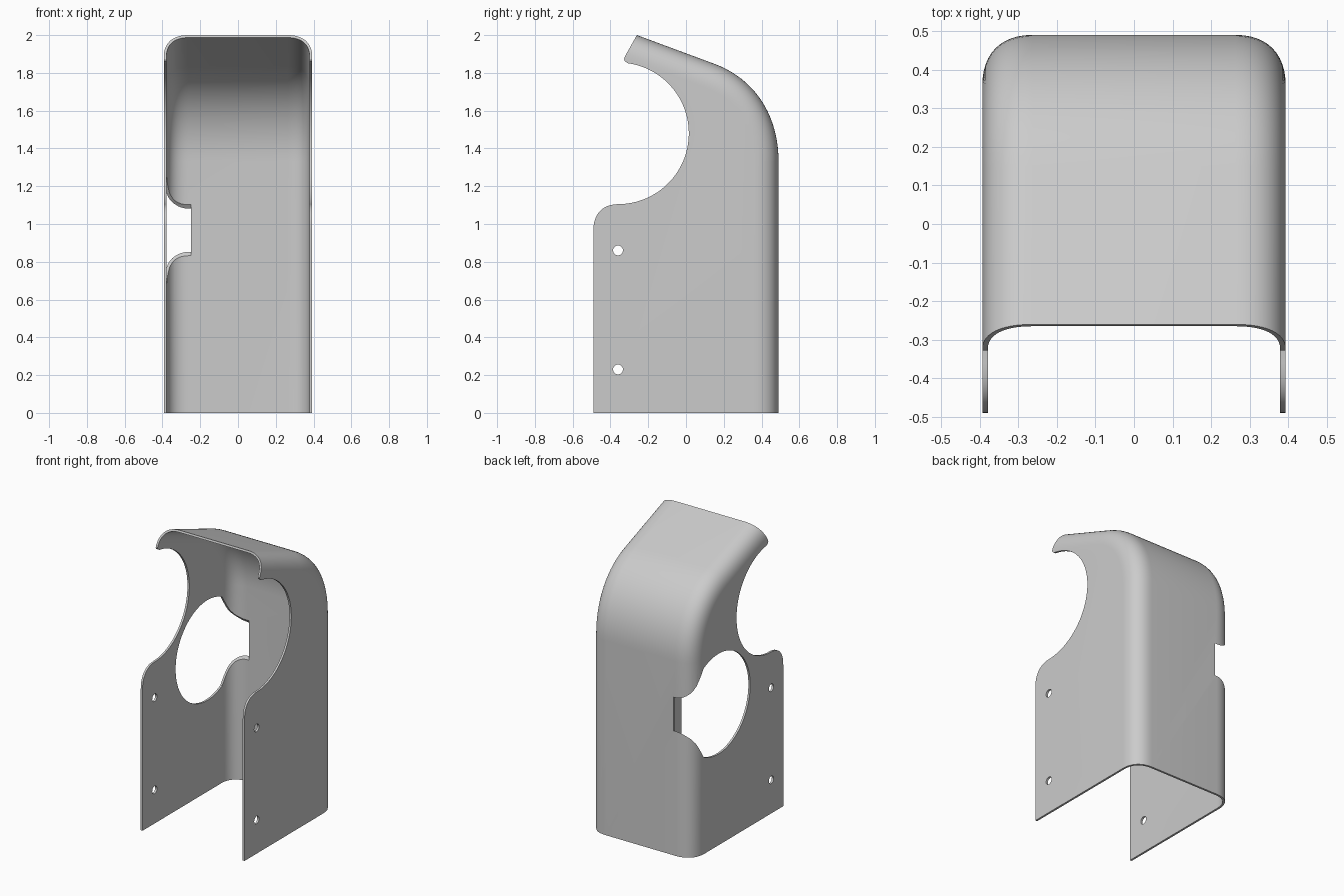
import bpy, bmesh, math
from mathutils import Vector

if "Cube" in bpy.data.objects:
    bpy.data.objects.remove(bpy.data.objects["Cube"])

HALF_W, BACK, WALL, BEND = 0.393, 0.49, 0.014, 0.13

grey = bpy.data.materials.new("light_grey_metal")
grey.use_nodes = True
grey.diffuse_color = (0.6, 0.6, 0.6, 1)
grey.node_tree.nodes["Principled BSDF"].inputs["Base Color"].default_value = (0.6, 0.6, 0.6, 1)


def bend(a, corner, b, n, pull=0.63):
    """Soft curve from a to b that leans into the corner."""
    a, c, b = Vector(a), Vector(corner), Vector(b)
    p, q = a.lerp(c, pull), b.lerp(c, pull)
    return [a * (1 - t) ** 3 + p * 3 * t * (1 - t) ** 2 + q * 3 * t * t * (1 - t) + b * t ** 3
            for t in (i / n for i in range(n + 1))]


def arc(cy, cz, r, start, end, n):
    return [Vector((cy + r * math.cos(math.radians(start + (end - start) * i / n)),
                    cz + r * math.sin(math.radians(start + (end - start) * i / n))))
            for i in range(n + 1)]


def finish(name, bm):
    bmesh.ops.recalc_face_normals(bm, faces=bm.faces)
    mesh = bpy.data.meshes.new(name)
    bm.to_mesh(mesh)
    bm.free()
    mesh.materials.append(grey)
    obj = bpy.data.objects.new(name, mesh)
    bpy.context.collection.objects.link(obj)
    return obj


def prism(name, outline, x0, x1):
    """Solid made by extruding a (y, z) outline along x."""
    bm = bmesh.new()
    face = bm.faces.new([bm.verts.new((x0, y, z)) for y, z in outline])
    ext = bmesh.ops.extrude_face_region(bm, geom=[face])["geom"]
    bmesh.ops.translate(bm, vec=(x1 - x0, 0, 0),
                        verts=[v for v in ext if isinstance(v, bmesh.types.BMVert)])
    return finish(name, bm)


def apply_modifiers(obj):
    deps = bpy.context.evaluated_depsgraph_get()
    mesh = bpy.data.meshes.new_from_object(obj.evaluated_get(deps))
    obj.modifiers.clear()
    obj.data = mesh


# Spine: straight back, bent over into the sloped hood
lip_top = Vector((-0.26, 2.0))
spine = [Vector((BACK, 0))] + bend((BACK, 1.33), (BACK, 1.722), (0.15, 1.848), 20) + [lip_top]
inward = []
for i, p in enumerate(spine):
    d = (spine[min(i + 1, len(spine) - 1)] - spine[max(i - 1, 0)]).normalized()
    inward.append(Vector((-d.y, d.x)))
inward[0] = Vector((-1, 0))
inward[1] = Vector((-1, 0))
inward[-1] = Vector((-0.49, -0.87))

# Cross-section of the folded corner as (x, depth), mirrored for the other side
corner = bend((HALF_W, BEND), (HALF_W, 0), (HALF_W - BEND, 0), 12)
section = corner + [Vector((-c.x, c.y)) for c in reversed(corner)]

# Free front edge of each side wall, from the hood lip down to the floor
front_edge = ([Vector(p) for p in ((-0.328, 1.874), (-0.325, 1.863), (-0.315, 1.856))]
              + arc(-0.36, 1.48, 0.375, 82, -90, 44)
              + bend((-0.375, 1.104), (-0.49, 1.095), (-0.49, 0.97), 10)
              + [Vector((-0.49, 0))])

# Folded sheet: swept back and hood, plus two flat side walls
bm = bmesh.new()
ribs = []
for p, n in zip(spine, inward):
    ribs.append([bm.verts.new((s.x, *(p + n * s.y))) for s in section])
for a, b in zip(ribs, ribs[1:]):
    for j in range(len(section) - 1):
        bm.faces.new((a[j], a[j + 1], b[j + 1], b[j]))
for column, x in ((0, HALF_W), (-1, -HALF_W)):
    front = [bm.verts.new((x, *p)) for p in front_edge]
    bm.faces.new([rib[column] for rib in ribs] + front)
cover = finish("folded_cover", bm)

# Make the normals point outward, then thicken toward the inside
back_face = max(cover.data.polygons, key=lambda f: f.center.y)
if back_face.normal.y < 0:
    cover.data.flip_normals()
solid = cover.modifiers.new("thickness", "SOLIDIFY")
solid.thickness = WALL
solid.offset = -1
solid.use_even_offset = True
apply_modifiers(cover)

# Side port: round opening flaring into a slot that wraps round the back corner
MID = 0.967
flare = [(0.40, 0.25), (0.43, 0.195), (0.455, 0.16), (0.476, 0.135), (0.49, 0.115), (0.53, 0.1)]
port = [Vector((y, MID - h)) for y, h in reversed(flare)]
port += arc(0.21, MID, 0.343, -62, -298, 60)
port += [Vector((y, MID + h)) for y, h in flare]
cutters = [prism("port_cutter", port, -0.6, -0.25)]

# Screw holes through both side walls
for z in (0.23, 0.86):
    cutters.append(prism("screw_hole_cutter", arc(-0.36, z, 0.026, 0, 345, 23), -0.6, 0.6))

for cutter in cutters:
    cutter.hide_render = True
    cut = cover.modifiers.new("cut", "BOOLEAN")
    cut.operation = "DIFFERENCE"
    cut.solver = "EXACT"
    cut.object = cutter
apply_modifiers(cover)
for cutter in cutters:
    bpy.data.objects.remove(cutter)

# Smooth bends, crisp sheet edges
bpy.ops.object.select_all(action="DESELECT")
cover.select_set(True)
bpy.context.view_layer.objects.active = cover
bpy.ops.object.shade_smooth_by_angle(angle=math.radians(30))
